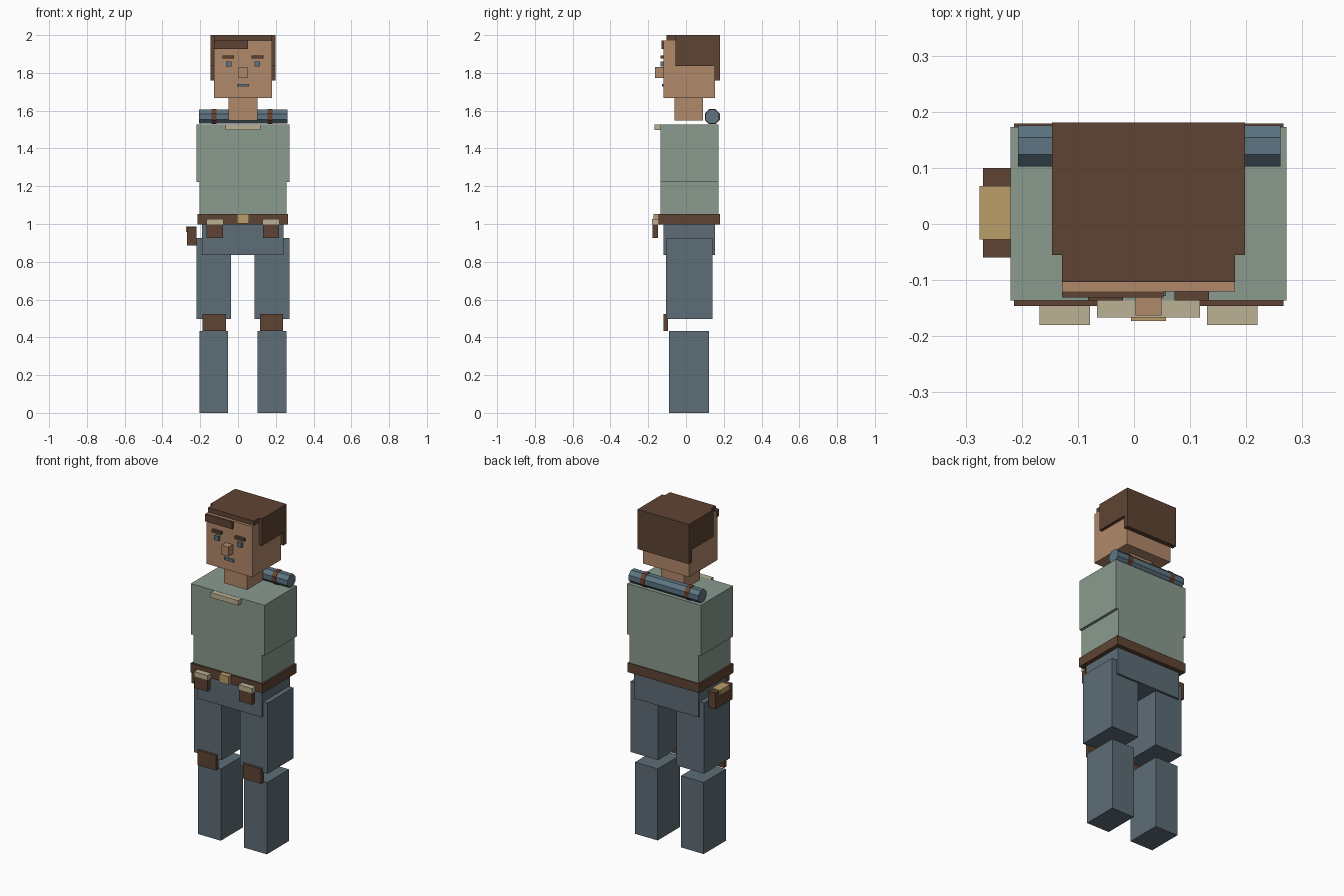
import bpy
import math

old = bpy.data.objects.get("Cube")
if old:
    bpy.data.objects.remove(old, do_unlink=True)


def material(name, hex_code):
    """Flat material from an sRGB hex code, stored as linear values."""
    srgb = [int(hex_code[i:i + 2], 16) / 255 for i in (0, 2, 4)]
    linear = [c / 12.92 if c < 0.04 else ((c + 0.055) / 1.055) ** 2.4 for c in srgb]
    mat = bpy.data.materials.new(name)
    mat.use_nodes = True
    mat.diffuse_color = (*linear, 1)
    shader = next(n for n in mat.node_tree.nodes if n.type == "BSDF_PRINCIPLED")
    shader.inputs["Base Color"].default_value = (*linear, 1)
    shader.inputs["Roughness"].default_value = 0.9
    return mat


skin = material("skin", "B0886A")
brown = material("dark brown", "5F4433")
strap_brown = material("strap brown", "6B4431")
shirt = material("sage shirt", "8A9B8F")
denim = material("grey blue trousers", "5D6D76")
blue = material("slate blue", "5E7583")
beige = material("beige", "BBB193")
gold = material("brass", "BA9C6A")

MIDDLE = 0.026  # symmetry line of the body


def box(name, mat, x, y, z):
    """Box given by its (low, high) range on each axis."""
    ranges = (x, y, z)
    bpy.ops.mesh.primitive_cube_add(size=1, location=[(a + b) / 2 for a, b in ranges])
    obj = bpy.context.object
    obj.name = name
    obj.scale = [b - a for a, b in ranges]
    bpy.ops.object.transform_apply(location=False, rotation=False, scale=True)
    obj.data.materials.append(mat)
    return obj


def centred(name, mat, half, y, z):
    return box(name, mat, (MIDDLE - half, MIDDLE + half), y, z)


def pair(name, mat, inner, outer, y, z):
    """Mirrored boxes, at distances inner to outer from the symmetry line."""
    box("left_" + name, mat, (MIDDLE + inner, MIDDLE + outer), y, z)
    box("right_" + name, mat, (MIDDLE - outer, MIDDLE - inner), y, z)


def roll(name, mat, radius, x):
    """Eight-sided bar along x, with a flat on top."""
    bpy.ops.mesh.primitive_cylinder_add(vertices=8, radius=radius, depth=x[1] - x[0])
    obj = bpy.context.object
    obj.name = name
    obj.rotation_euler = (math.pi / 8, 0, 0)
    bpy.ops.object.transform_apply(location=False, rotation=True, scale=False)
    # the bar was turned about x, so spin its polygon first, then lay it down
    obj.rotation_euler = (-math.pi / 8, 0, 0)
    bpy.ops.object.transform_apply(location=False, rotation=True, scale=False)
    obj.rotation_euler = (0, math.pi / 2, 0)
    bpy.ops.object.transform_apply(location=False, rotation=True, scale=False)
    obj.rotation_euler = (math.pi / 8, 0, 0)
    bpy.ops.object.transform_apply(location=False, rotation=True, scale=False)
    obj.location = ((x[0] + x[1]) / 2, 0.139, 1.568)
    obj.data.materials.append(mat)


# Legs
pair("shin", denim, 0.078, 0.23, (-0.09, 0.122), (0, 0.433))
pair("knee_pad", brown, 0.09, 0.213, (-0.12, -0.095), (0.433, 0.523))
pair("thigh", denim, 0.062, 0.246, (-0.105, 0.14), (0.497, 0.925))
centred("pelvis", denim, 0.216, (-0.118, 0.153), (0.835, 0.998))

# Torso
centred("belt", brown, 0.24, (-0.146, 0.179), (0.997, 1.053))
centred("waist", shirt, 0.23, (-0.136, 0.173), (1.053, 1.222))
centred("chest", shirt, 0.246, (-0.136, 0.173), (1.222, 1.528))
centred("collar", beige, 0.092, (-0.167, -0.134), (1.497, 1.527))

# Belt gear
centred("belt_buckle", gold, 0.031, (-0.173, -0.144), (1.003, 1.053))
pair("pouch", brown, 0.106, 0.192, (-0.178, -0.149), (0.927, 1.0))
pair("pouch_flap", beige, 0.104, 0.194, (-0.18, -0.146), (0.998, 1.027))
box("hip_pouch", brown, (-0.269, -0.22), (-0.06, 0.1), (0.885, 0.983))
box("hip_pouch_flap", gold, (-0.275, -0.22), (-0.028, 0.068), (0.957, 0.988))

# Bedroll across the shoulders
roll("bedroll", blue, 0.04, (-0.207, 0.261))
for side, x in (("right", -0.127), ("left", 0.169)):
    roll(side + "_bedroll_strap", strap_brown, 0.043, (x - 0.014, x + 0.014))

# Head
centred("neck", skin, 0.077, (-0.06, 0.09), (1.547, 1.668))
centred("head", skin, 0.154, (-0.12, 0.154), (1.667, 1.972))
centred("nose", skin, 0.023, (-0.163, -0.118), (1.774, 1.83))
centred("mouth", blue, 0.031, (-0.128, -0.119), (1.727, 1.742))
pair("eye", blue, 0.061, 0.09, (-0.136, -0.119), (1.833, 1.861))
pair("eyebrow", brown, 0.046, 0.108, (-0.136, -0.119), (1.876, 1.892))

# Hair
centred("hair_top", brown, 0.154, (-0.103, 0.16), (1.97, 2.0))
centred("hair_back", brown, 0.172, (0.152, 0.181), (1.76, 2.0))
centred("hair_crown", brown, 0.172, (-0.055, 0.16), (1.968, 2.0))
pair("hair_side", brown, 0.153, 0.172, (-0.055, 0.17), (1.837, 1.99))
box("hair_fringe", brown, (-0.128, 0.053), (-0.131, -0.105), (1.927, 1.971))
